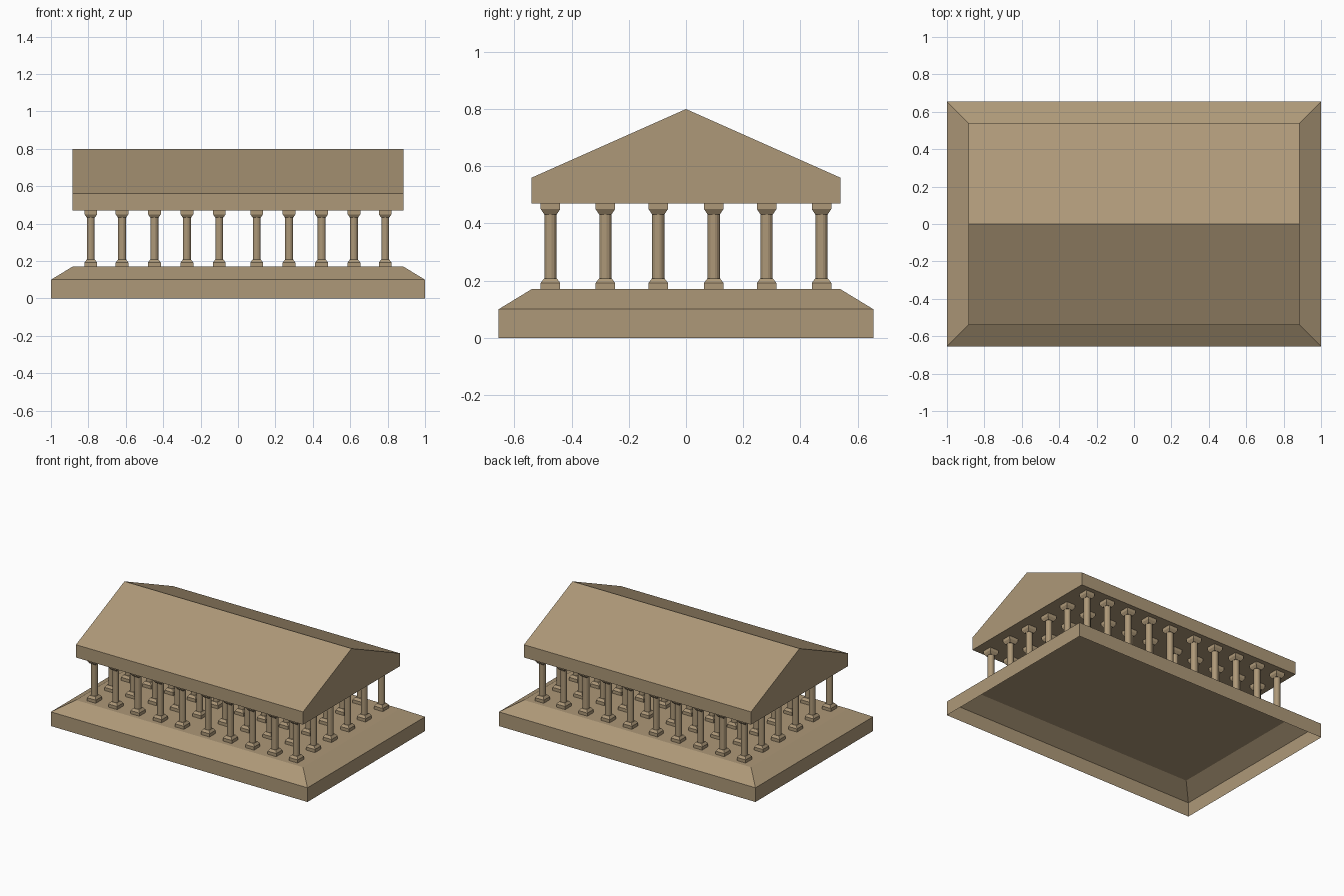
import bpy, bmesh, math

if "Cube" in bpy.data.objects:
    bpy.data.objects.remove(bpy.data.objects["Cube"])

stone = bpy.data.materials.new("sandstone")
stone.diffuse_color = (0.42, 0.315, 0.188, 1)
stone.use_nodes = True
stone.node_tree.nodes["Principled BSDF"].inputs["Base Color"].default_value = stone.diffuse_color


def square(hx, hy, z):
    return [(-hx, -hy, z), (hx, -hy, z), (hx, hy, z), (-hx, hy, z)]


def circle(r, z, n=16):
    return [(r * math.cos(2 * math.pi * (i + 0.5) / n),
             r * math.sin(2 * math.pi * (i + 0.5) / n), z) for i in range(n)]


def loft(bm, rings, bottom=True, top=True):
    """Skin a stack of equal-length rings, with optional end caps."""
    vs = [[bm.verts.new(p) for p in r] for r in rings]
    n = len(vs[0])
    for a, b in zip(vs, vs[1:]):
        for i in range(n):
            j = (i + 1) % n
            bm.faces.new((a[i], a[j], b[j], b[i]))
    if bottom:
        bm.faces.new(vs[0][::-1])
    if top:
        bm.faces.new(vs[-1])


def to_mesh(name, bm):
    me = bpy.data.meshes.new(name)
    bm.to_mesh(me)
    bm.free()
    me.materials.append(stone)
    return me


def add(name, me, loc=(0, 0, 0)):
    ob = bpy.data.objects.new(name, me)
    ob.location = loc
    bpy.context.collection.objects.link(ob)
    return ob


# Stepped platform: a shell open underneath
bm = bmesh.new()
loft(bm, [square(1, 0.655, 0), square(1, 0.655, 0.1), square(0.885, 0.54, 0.17)],
     bottom=False)
add("platform", to_mesh("platform", bm))

# Gabled roof with entablature: pentagon profile swept along x
bm = bmesh.new()
profile = [(-0.54, 0.47), (0.54, 0.47), (0.54, 0.56), (0, 0.80), (-0.54, 0.56)]
loft(bm, [[(x, y, z) for y, z in profile] for x in (-0.885, 0.885)])
bmesh.ops.recalc_face_normals(bm, faces=bm.faces)
add("roof", to_mesh("roof", bm))

# Column: square plinth, round shaft, square capital
bm = bmesh.new()
W, N = 0.034, 0.022
loft(bm, [square(W, W, 0.17), square(W, W, 0.192), square(N, N, 0.208)], bottom=False)
loft(bm, [circle(0.0215, 0.208), circle(0.0215, 0.432)], False, False)
loft(bm, [square(N, N, 0.432), square(W, W, 0.45), square(W, W, 0.47)], top=False)
column = to_mesh("column", bm)

# Grid of columns, mirrored about both axes
xs = [s * x for x in (0.10, 0.273, 0.447, 0.62, 0.787) for s in (-1, 1)]
ys = [s * y for y in (0.097, 0.282, 0.474) for s in (-1, 1)]
for x in xs:
    for y in ys:
        add("column", column, (x, y, 0))
